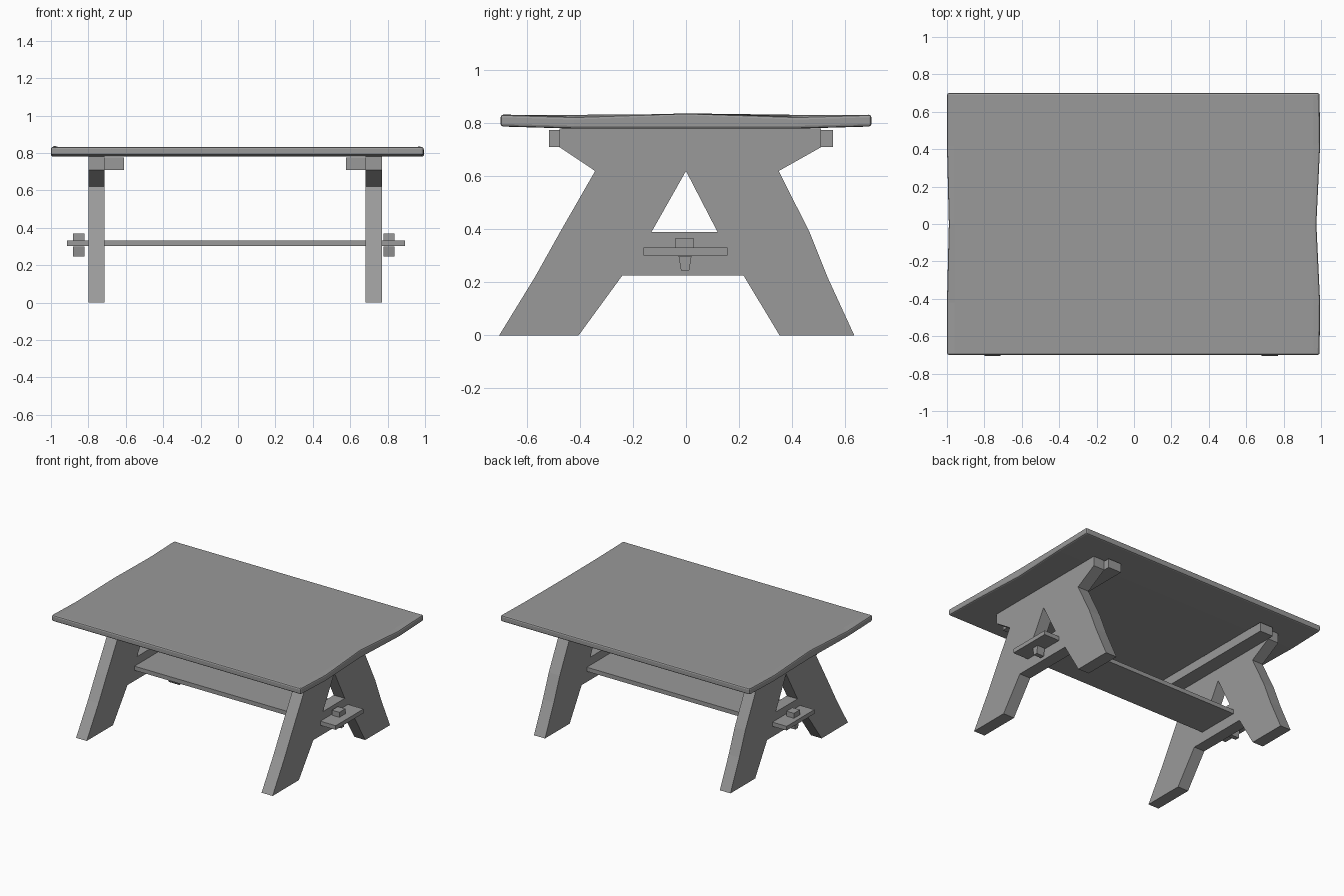
import bpy, bmesh
from mathutils import Vector

cube = bpy.data.objects.get("Cube")
if cube:
    bpy.data.objects.remove(cube, do_unlink=True)

grey = bpy.data.materials.new("plain_grey")
grey.use_nodes = True
COLOUR = (0.32, 0.32, 0.32, 1)
grey.diffuse_color = COLOUR
grey.node_tree.nodes["Principled BSDF"].inputs["Base Color"].default_value = COLOUR


def finish(name, bm):
    bmesh.ops.recalc_face_normals(bm, faces=bm.faces[:])
    mesh = bpy.data.meshes.new(name)
    bm.to_mesh(mesh)
    bm.free()
    mesh.materials.append(grey)
    obj = bpy.data.objects.new(name, mesh)
    bpy.context.collection.objects.link(obj)
    return obj


def add_box(bm, low, high):
    low, high = Vector(low), Vector(high)
    verts = bmesh.ops.create_cube(bm, size=1)["verts"]
    for v in verts:
        v.co = (low + high) / 2 + v.co * (high - low)
    return verts


def box(name, low, high):
    bm = bmesh.new()
    add_box(bm, low, high)
    return finish(name, bm)


def slab(name, loops, x0, x1):
    """Extrude (y, z) outlines, the later ones being holes, from x0 to x1."""
    bm = bmesh.new()
    for loop in loops:
        verts = [bm.verts.new((x0, y, z)) for y, z in loop]
        for a, b in zip(verts, verts[1:] + verts[:1]):
            bm.edges.new((a, b))
    bmesh.ops.triangle_fill(bm, use_beauty=True, edges=bm.edges[:])
    new = bmesh.ops.extrude_face_region(bm, geom=bm.faces[:], use_keep_orig=True)
    moved = [g for g in new["geom"] if isinstance(g, bmesh.types.BMVert)]
    bmesh.ops.translate(bm, verts=moved, vec=(x1 - x0, 0, 0))
    return finish(name, bm)


# Tabletop: softly bevelled board with gently warped ends
bm = bmesh.new()
add_box(bm, (-1, -0.7, 0.78), (1, 0.7, 0.832))
for axis, cuts in ((1, (-0.42, 0, 0.42)), (0, (-0.96, 0.96))):
    for cut in cuts:
        point, normal = Vector(), Vector()
        point[axis], normal[axis] = cut, 1
        bmesh.ops.bisect_plane(bm, geom=bm.verts[:] + bm.edges[:] + bm.faces[:],
                               plane_co=point, plane_no=normal)
for v in bm.verts:
    x, y, z = v.co
    edge, middle = abs(y) > 0.6, abs(y) < 0.1
    if z < 0.8:
        v.co.z = 0.788 if edge else 0.78
    elif abs(x) > 0.99:
        v.co.z = 0.833 if edge else 0.84 if middle else 0.824
    if x > 0.99:
        v.co.x = 0.975 if middle else 0.992 if edge else 0.995
    elif x < -0.99 and middle:
        v.co.x = -0.99
top = finish("tabletop", bm)
bevel = top.modifiers.new("soft_edges", 'BEVEL')
bevel.width = 0.01
bevel.segments = 2
bevel.angle_limit = 0.8

# Trestle outline with splayed feet and a triangular opening
outline = [(-0.705, 0), (-0.57, 0.22), (-0.475, 0.39), (-0.343, 0.62), (-0.477, 0.71),
           (-0.477, 0.78), (0.51, 0.78), (0.51, 0.71), (0.35, 0.62), (0.466, 0.39),
           (0.534, 0.22), (0.635, 0), (0.353, 0), (0.217, 0.226), (-0.24, 0.226), (-0.405, 0)]
opening = [(0, 0.62), (-0.13, 0.39), (0.119, 0.39)]
wedge = [(-0.028, 0.3), (0.021, 0.3), (0.012, 0.245), (-0.019, 0.245)]

# Trestle, inner cleat and locking key at each end
for side, leg, cleat, key in (("right", (-0.8, -0.715), (-0.715, -0.61), (-0.882, -0.822)),
                              ("left", (0.682, 0.77), (0.577, 0.682), (0.778, 0.838))):
    slab(side + "_trestle", [outline, opening], *leg)
    box(side + "_cleat", (cleat[0], -0.518, 0.71), (cleat[1], 0.555, 0.775))
    slab(side + "_key_wedge", [wedge], *key)
    box(side + "_key_head", (key[0], -0.04, 0.33), (key[1], 0.028, 0.368))

# Long flat stretcher passing through both trestles
box("stretcher", (-0.914, -0.16, 0.302), (0.893, 0.157, 0.332))
